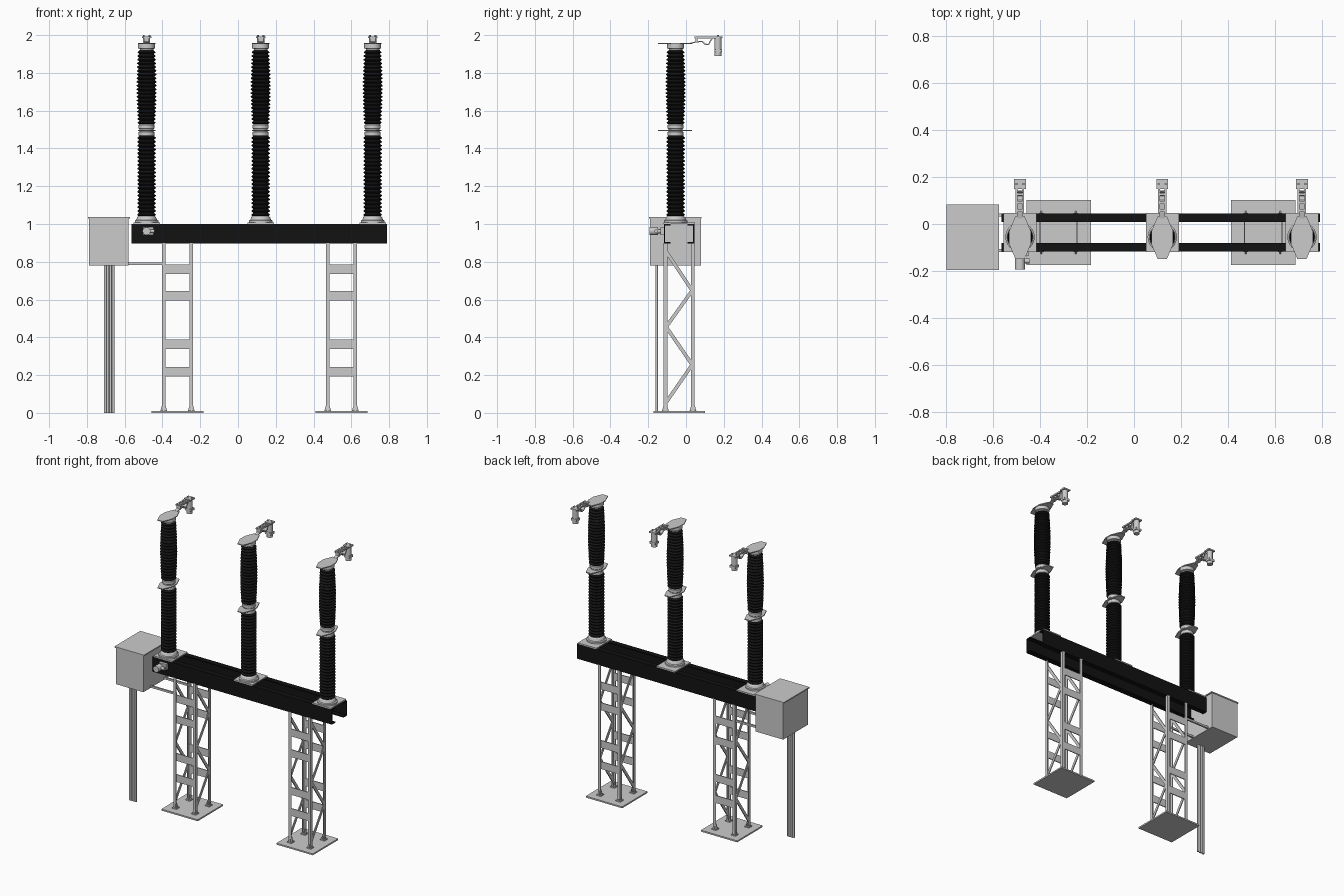
import bpy, bmesh, math
from mathutils import Vector

if "Cube" in bpy.data.objects:
    bpy.data.objects.remove(bpy.data.objects["Cube"])

def mat(name, c):
    m = bpy.data.materials.new(name)
    m.diffuse_color = (c, c, c, 1)
    m.use_nodes = True
    m.node_tree.nodes["Principled BSDF"].inputs["Base Color"].default_value = m.diffuse_color
    return m

BLACK = mat("black_glaze", 0.008)
BEAM = mat("black_paint", 0.006)
smooth = []

def make(name, bm, material=None, soft=False):
    bmesh.ops.recalc_face_normals(bm, faces=bm.faces)
    me = bpy.data.meshes.new(name)
    bm.to_mesh(me)
    bm.free()
    ob = bpy.data.objects.new(name, me)
    bpy.context.collection.objects.link(ob)
    if material:
        me.materials.append(material)
    if soft:
        smooth.append(ob)
    return ob

def add_prism(bm, pts, axis, a, b):
    """Extrude a 2D outline along an axis from a to b (x: yz, y: xz, z: xy)."""
    put = {'x': lambda p, t: (t, p[0], p[1]),
           'y': lambda p, t: (p[0], t, p[1]),
           'z': lambda p, t: (p[0], p[1], t)}[axis]
    lo = [bm.verts.new(put(p, a)) for p in pts]
    hi = [bm.verts.new(put(p, b)) for p in pts]
    bm.faces.new(lo)
    bm.faces.new(hi)
    n = len(pts)
    for i in range(n):
        bm.faces.new((lo[i], lo[(i + 1) % n], hi[(i + 1) % n], hi[i]))

def add_box(bm, x0, x1, y0, y1, z0, z1):
    add_prism(bm, [(x0, y0), (x1, y0), (x1, y1), (x0, y1)], 'z', z0, z1)

def add_cyl(bm, c, r, axis, a, b, n=20):
    add_prism(bm, [(c[0] + r * math.cos(2 * math.pi * i / n),
                    c[1] + r * math.sin(2 * math.pi * i / n)) for i in range(n)], axis, a, b)

def strip(p, q, w):
    """2D outline of a flat bar of width w from p to q."""
    p, q = Vector(p), Vector(q)
    d = (q - p).normalized() * w / 2
    n = Vector((-d.y, d.x))
    return [p + n, q + n, q - n, p - n]

def add_lathe(bm, x, y, prof, n=32):
    rings = [[bm.verts.new((x + r * math.cos(2 * math.pi * i / n),
                            y + r * math.sin(2 * math.pi * i / n), z)) for i in range(n)]
             for r, z in prof]
    for a, b in zip(rings, rings[1:]):
        for i in range(n):
            bm.faces.new((a[i], a[(i + 1) % n], b[(i + 1) % n], b[i]))
    bm.faces.new(rings[0])
    bm.faces.new(rings[-1])

YC = -0.036           # centre line of the frame
PY = -0.055           # centre line of the poles

# Two C-channels opening towards each other
for side, name in ((-1, "front_beam"), (1, "rear_beam")):
    o, i, t = 0.081, 0.045, 0.007
    c = [(o, .897), (i, .897), (i, .897 + t), (o - t, .897 + t),
         (o - t, 1 - t), (i, 1 - t), (i, 1), (o, 1)]
    bm = bmesh.new()
    add_prism(bm, [(YC + side * y, z) for y, z in c], 'x', -0.563, 0.79)
    make(name, bm, BEAM)

# Lattice support towers
for cx, name in ((-0.32, "left"), (0.548, "right")):
    bm = bmesh.new()
    add_box(bm, cx - .137, cx + .137, YC - .137, YC + .137, 0, .01)
    make(name + "_base_plate", bm)
    legs, feet, braces, battens = (bmesh.new() for _ in range(4))
    for sx in (-1, 1):
        for sy in (-1, 1):
            X, Y, w, t = .083, .082, .02, .004
            ell = [(X, Y), (X - w, Y), (X - w, Y - t), (X - t, Y - t), (X - t, Y - w), (X, Y - w)]
            add_prism(legs, [(cx + sx * x, YC + sy * y) for x, y in ell], 'z', .01, .9)
            fx, fy = cx + sx * .073, YC + sy * .073
            tri = lambda c: [(c - .018, .01), (c + .018, .01), (c + .008, .045), (c - .008, .045)]
            add_prism(feet, tri(fx), 'y', fy - .003, fy + .003)
            add_prism(feet, tri(fy), 'x', fx - .003, fx + .003)
            add_box(feet, fx - .017, fx + .017, fy - .017, fy + .017, .01, .016)
        # zigzag on the side face
        zz = [(-.073, .05), (.069, .255), (-.069, .455), (.069, .648), (-.073, .86)]
        x = cx + sx * .079
        for p, q in zip(zz, zz[1:]):
            add_prism(braces, strip((YC + p[0], p[1]), (YC + q[0], q[1]), .019), 'x', x - .003, x + .003)
        # battens on the front and rear faces
        y = YC + sx * .078
        for z0 in (.193, .337, .594, .735):
            add_box(battens, cx - .072, cx + .072, y - .003, y + .003, z0, z0 + .051)
    make(name + "_tower_legs", legs)
    make(name + "_tower_feet", feet)
    make(name + "_tower_diagonals", braces)
    make(name + "_tower_battens", battens)

def insulator(z0, z1, n, radius):
    """Shed profile: each shed slopes outwards, then undercuts."""
    prof, p = [], (z1 - z0) / n
    for k in range(n):
        z = z0 + k * p
        r = radius((k + .5) / n)
        prof += [(r - .009, z), (r, z + p * .35), (r, z + p * .5), (r - .009, z + p * .9)]
    return prof + [(radius(1) - .009, z1)]

# Breaker poles
for px, name in ((-0.484, "left"), (0.12, "middle"), (0.713, "right")):
    bm = bmesh.new()
    add_box(bm, px - .07, px + .07, YC - .083, YC + .083, 1.0, 1.008)
    make(name + "_mounting_plate", bm)

    bm = bmesh.new()
    add_lathe(bm, px, PY, [(.062, 1.006), (.062, 1.018), (.055, 1.022), (.05, 1.036), (.044, 1.042)])
    make(name + "_pole_foot", bm, soft=True)

    bm = bmesh.new()
    add_lathe(bm, px, PY, insulator(1.04, 1.467, 21, lambda t: .049))
    make(name + "_lower_insulator", bm, BLACK, True)
    bm = bmesh.new()
    add_lathe(bm, px, PY, insulator(1.528, 1.92, 20, lambda t: .046 + .007 * math.sin(math.pi * min(1, t * .95 + .03))))
    make(name + "_upper_insulator", bm, BLACK, True)

    bm = bmesh.new()
    add_lathe(bm, px, PY, [(.036, 1.462), (.042, 1.468), (.042, 1.486), (.037, 1.49), (.037, 1.502),
                           (.042, 1.506), (.042, 1.524), (.036, 1.532)])
    make(name + "_coupling", bm, soft=True)
    bm = bmesh.new()
    add_lathe(bm, px, PY, [(.036, 1.915), (.036, 1.927), (.045, 1.93), (.045, 1.953)])
    make(name + "_top_cap", bm, soft=True)

    # elongated eight-sided connection plates
    half = [(.02, -.09), (.046, -.028), (.046, .028), (.02, .09)]
    plate = [(px + x, PY - .003 + y) for x, y in half] + [(px - x, PY - .003 + y) for x, y in half[::-1]]
    for z, part in ((1.492, "_middle_plate"), (1.953, "_top_plate")):
        bm = bmesh.new()
        add_prism(bm, plate, 'z', z, z + .006)
        make(name + part, bm)

    # terminal arm: stepped tongue, two rails, rungs and braid
    bm = bmesh.new()
    path = [(.025, 1.957), (.05, 1.963), (.085, 1.967), (.1, 1.952), (.12, 1.95), (.13, 1.97), (.14, 1.985)]
    for p, q in zip(path, path[1:]):
        add_prism(bm, strip(p, q, .006), 'x', px - .012, px + .012)
    for s in (-1, 1):
        add_box(bm, px + s * .014 - .004, px + s * .014 + .004, .045, .165, 1.983, 1.992)
    for y in (.052, .085, .12):
        add_box(bm, px - .018, px + .018, y, y + .012, 1.982, 1.993)
    add_box(bm, px - .014, px + .014, .05, .06, 1.96, 1.984)
    make(name + "_terminal_arm", bm)

    # hanging clamp at the end of the arm
    bm = bmesh.new()
    add_box(bm, px - .025, px + .025, .148, .192, 1.984, 1.993)
    add_cyl(bm, (px, .17), .019, 'z', 1.89, 1.985)
    for s in (-1, 1):
        add_cyl(bm, (px + s * .015, .17), .005, 'z', 1.99, 2.0, 8)
    add_box(bm, px - .022, px + .022, .152, .19, 1.91, 1.925)
    make(name + "_terminal_clamp", bm, soft=True)

# Drive cabinet with lid
bm = bmesh.new()
add_box(bm, -.788, -.58, -.191, .079, .78, 1.03)
make("drive_cabinet", bm)
bm = bmesh.new()
add_box(bm, -.795, -.573, -.195, .083, 1.028, 1.036)
make("cabinet_lid", bm)

# Brackets from cabinet to tower
bm = bmesh.new()
for y in (-.112, .038):
    add_box(bm, -.6, -.385, y - .006, y + .006, .784, .797)
make("cabinet_brackets", bm)

# Cable conduits
bm = bmesh.new()
for i in range(4):
    add_cyl(bm, (-.703 + i * .014, -.156), .0068, 'z', 0, .79, 14)
make("cable_conduits", bm, soft=True)

# Gas gauge on the front beam
bm = bmesh.new()
add_cyl(bm, (-.484, .962), .021, 'y', -.193, -.147, 24)
add_cyl(bm, (-.474, .962), .011, 'y', -.15, -.11, 16)
add_cyl(bm, (-.157, .962), .01, 'x', -.48, -.443, 12)
add_box(bm, -.503, -.447, -.135, -.115, .943, .983)
make("pressure_gauge", bm, soft=True)

# Smooth only the turned parts
for ob in bpy.context.view_layer.objects:
    ob.select_set(ob in smooth)
bpy.context.view_layer.objects.active = smooth[0]
bpy.ops.object.shade_smooth_by_angle(angle=math.radians(35))
